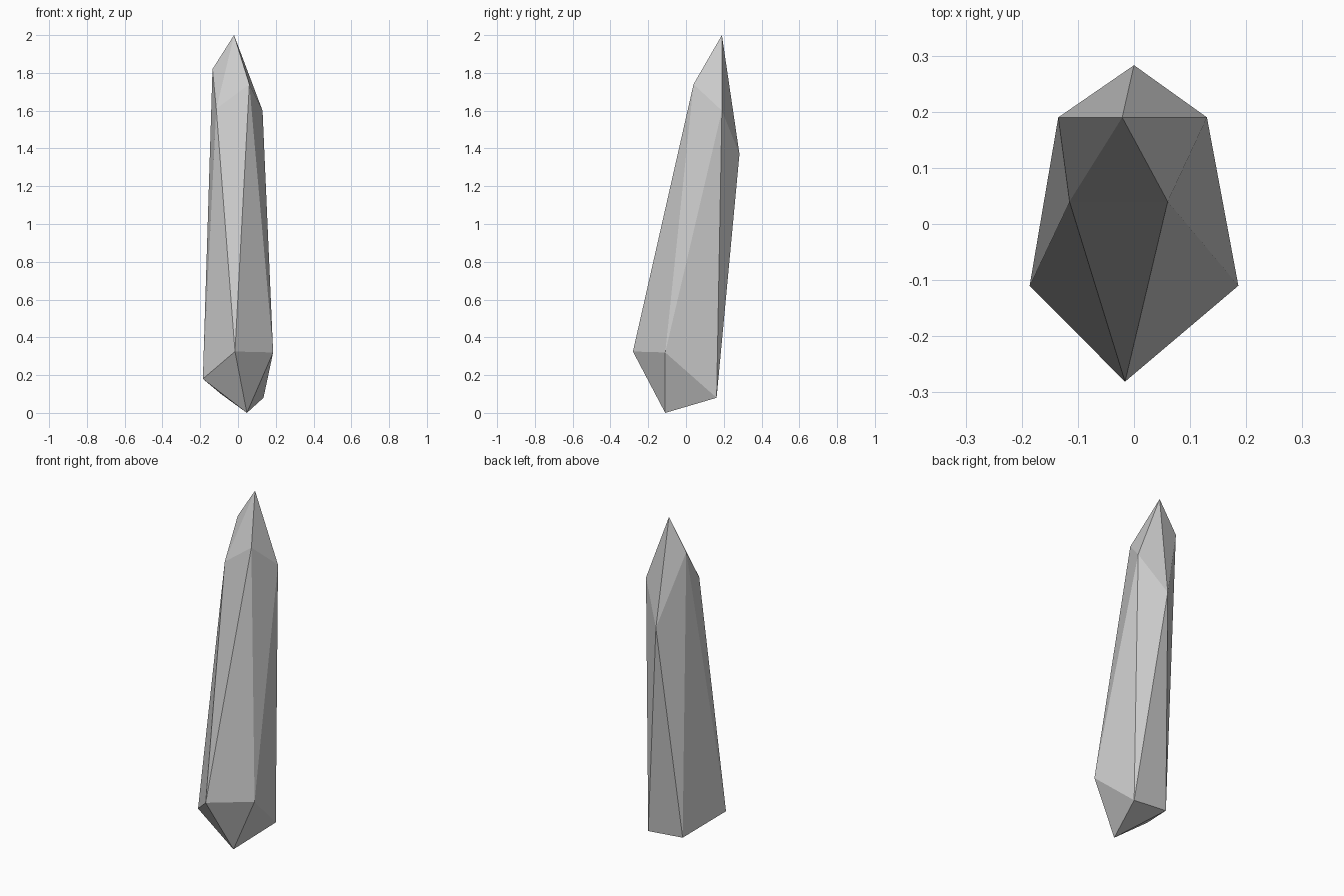
import bpy
import bmesh

if "Cube" in bpy.data.objects:
    bpy.data.objects.remove(bpy.data.objects["Cube"])

# Crystal shard: a stretched 20-sided solid, two staggered rings of five plus two tips
upper = [(0.0, 0.283, 1.37), (-0.135, 0.19, 1.82), (-0.115, 0.04, 1.61),
         (0.06, 0.04, 1.74), (0.13, 0.19, 1.6)]
lower = [(-0.09, 0.16, 0.1), (-0.186, -0.11, 0.18), (-0.016, -0.281, 0.325),
         (0.186, -0.11, 0.32), (0.135, 0.162, 0.08)]

bm = bmesh.new()
top_tip = bm.verts.new((-0.021, 0.19, 2.0))
bottom_tip = bm.verts.new((0.047, -0.11, 0.0))
up = [bm.verts.new(p) for p in upper]
low = [bm.verts.new(p) for p in lower]

# Pointed caps and the zigzag of long side facets
for i in range(5):
    j = (i + 1) % 5
    bm.faces.new((top_tip, up[i], up[j]))
    bm.faces.new((up[i], low[i], up[j]))
    bm.faces.new((low[i], low[j], up[j]))
    bm.faces.new((bottom_tip, low[j], low[i]))
bmesh.ops.recalc_face_normals(bm, faces=bm.faces)

mesh = bpy.data.meshes.new("crystal_shard")
bm.to_mesh(mesh)
bm.free()
bpy.context.collection.objects.link(bpy.data.objects.new("crystal_shard", mesh))
